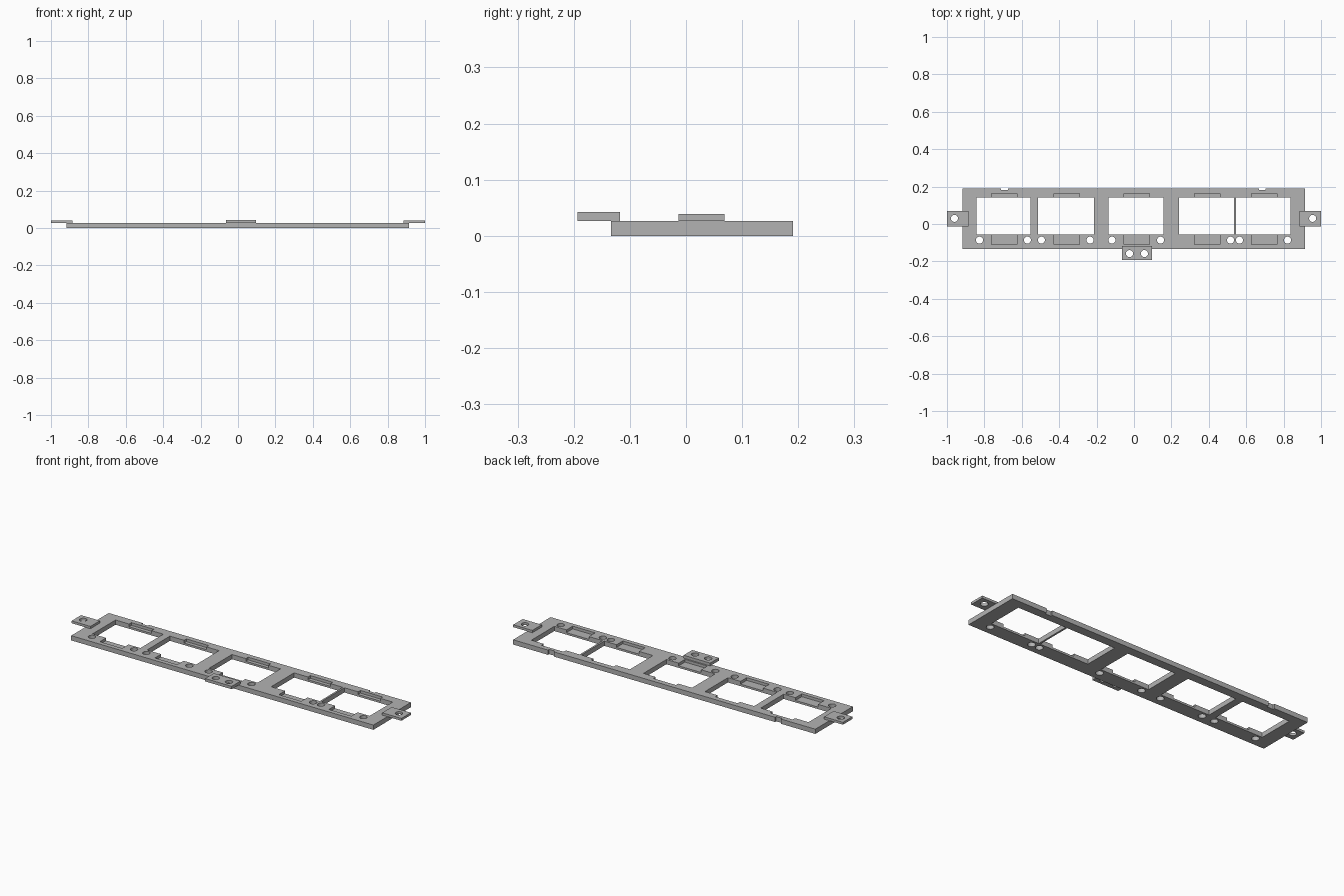
import bpy, bmesh
from mathutils import Matrix, Vector

if "Cube" in bpy.data.objects:
    bpy.data.objects.remove(bpy.data.objects["Cube"])

grey = bpy.data.materials.new("plain grey")
grey.diffuse_color = (0.45, 0.45, 0.45, 1)
grey.use_nodes = True
grey.node_tree.nodes["Principled BSDF"].inputs["Base Color"].default_value = grey.diffuse_color


def add_box(bm, x0, x1, y0, y1, z0, z1):
    m = Matrix.Translation(((x0 + x1) / 2, (y0 + y1) / 2, (z0 + z1) / 2))
    m = m @ Matrix.Diagonal((x1 - x0, y1 - y0, z1 - z0, 1))
    bmesh.ops.create_cube(bm, size=1, matrix=m)


def add_hole(bm, x, y, r=0.019):
    bmesh.ops.create_cone(bm, cap_ends=True, segments=24, radius1=r, radius2=r,
                          depth=0.3, matrix=Matrix.Translation((x, y, 0)))


def to_object(bm, name):
    me = bpy.data.meshes.new(name)
    bm.to_mesh(me)
    bm.free()
    me.materials.append(grey)
    ob = bpy.data.objects.new(name, me)
    bpy.context.collection.objects.link(ob)
    return ob


def cut(ob, bm):
    """Subtract the shapes in bm from ob and bake the result."""
    cutter = to_object(bm, "cutter")
    cutter.hide_render = True
    mod = ob.modifiers.new("cut", 'BOOLEAN')
    mod.operation, mod.solver, mod.object = 'DIFFERENCE', 'EXACT', cutter
    bpy.context.view_layer.update()
    dg = bpy.context.evaluated_depsgraph_get()
    me = bpy.data.meshes.new_from_object(ob.evaluated_get(dg))
    ob.modifiers.clear()
    ob.data = me
    bpy.data.objects.remove(cutter)


def plate(name, box, holes):
    bm = bmesh.new()
    add_box(bm, *box)
    ob = to_object(bm, name)
    bm = bmesh.new()
    for x, y in holes:
        add_hole(bm, x, y)
    cut(ob, bm)
    return ob


T = 0.026                      # frame thickness
WIN_Y0, WIN_Y1 = -0.056, 0.143
windows = [(-0.843, -0.553), (-0.513, -0.215), (-0.137, 0.158),
           (0.24, 0.535), (0.545, 0.838)]
hole_xs = [-0.826, -0.57, -0.495, -0.235, -0.118, 0.142, 0.516, 0.564, 0.821]

# Long frame with screw holes along the front rail
frame = plate("frame", (-0.918, 0.915, -0.134, 0.191, 0, T),
              [(x, -0.086) for x in hole_xs])

# Window openings and the two small notches in the back edge
bm = bmesh.new()
for x0, x1 in windows:
    add_box(bm, x0, x1, WIN_Y0, WIN_Y1, -0.1, 0.1)
for x0, x1 in ((-0.711, -0.674), (0.668, 0.703)):
    add_box(bm, x0, x1, 0.181, 0.25, -0.1, 0.1)
cut(frame, bm)

# Shallow clip recesses in front of and behind every window
bm = bmesh.new()
for x0, x1 in windows:
    c = (x0 + x1) / 2 + 0.005
    add_box(bm, c - 0.068, c + 0.068, -0.11, WIN_Y0 + 0.02, T - 0.015, 0.1)
    add_box(bm, c - 0.068, c + 0.068, WIN_Y1 - 0.02, 0.163, T - 0.015, 0.1)
cut(frame, bm)

# Mounting tabs lying on top of the frame
plate("left_tab", (-1, -0.886, -0.013, 0.069, T, 0.039), [(-0.96, 0.03)])
plate("right_tab", (0.884, 1, -0.013, 0.069, T, 0.039), [(0.955, 0.03)])
plate("front_tab", (-0.064, 0.097, -0.193, -0.118, T, 0.042),
      [(-0.024, -0.158), (0.056, -0.158)])
